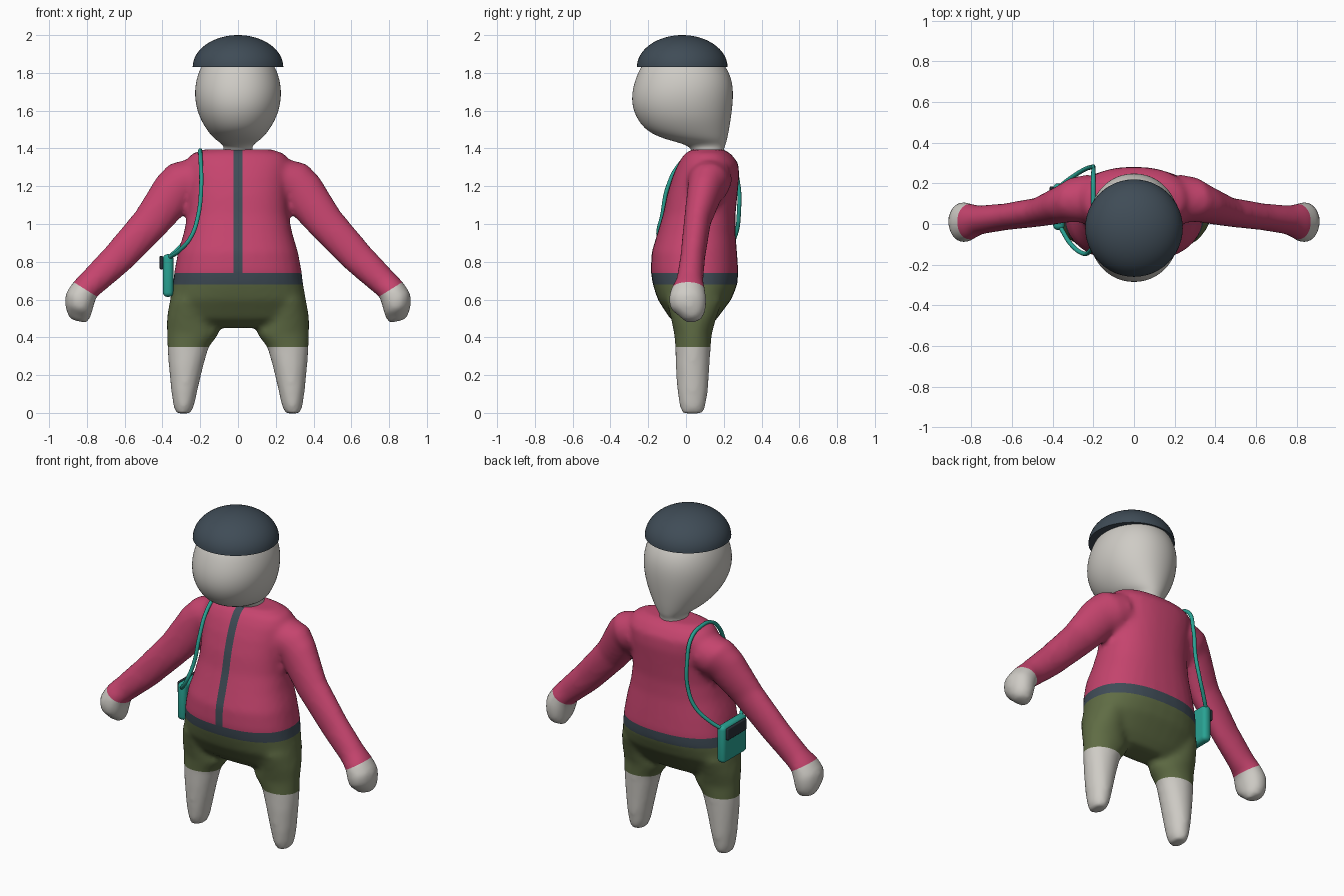
import bpy, bmesh, math
from mathutils import Vector

cube = bpy.data.objects.get("Cube")
if cube:
    bpy.data.objects.remove(cube)


def material(name, rgb):
    m = bpy.data.materials.new(name)
    m.use_nodes = True
    m.diffuse_color = (*rgb, 1)
    m.node_tree.nodes["Principled BSDF"].inputs["Base Color"].default_value = (*rgb, 1)
    return m


skin = material("pale skin", (0.62, 0.60, 0.56))
pink = material("jacket pink", (0.56, 0.058, 0.155))
olive = material("shorts olive", (0.115, 0.15, 0.058))
slate = material("slate trim", (0.05, 0.072, 0.094))
teal = material("bag teal", (0.022, 0.36, 0.29))
charcoal = material("buckle charcoal", (0.022, 0.03, 0.04))


def make_object(name, bm, *mats):
    bmesh.ops.recalc_face_normals(bm, faces=bm.faces)
    for f in bm.faces:
        f.smooth = True
    mesh = bpy.data.meshes.new(name)
    bm.to_mesh(mesh)
    bm.free()
    for m in mats:
        mesh.materials.append(m)
    obj = bpy.data.objects.new(name, mesh)
    bpy.context.collection.objects.link(obj)
    return obj


def loft(bm, rings, side=1, power=2.0, n=32):
    """Closed tube through rings of (x, y, z, half width, half depth, tilt)."""
    def bend(v):
        return math.copysign(abs(v) ** (2 / power), v)
    loops = []
    for x, y, z, rw, rd, tilt in rings:
        t = math.radians(tilt)
        loop = []
        for i in range(n):
            a = math.tau * i / n
            u, v = rw * bend(math.cos(a)), rd * bend(math.sin(a))
            loop.append(bm.verts.new((side * (x + u * math.cos(t)), y + v, z + u * math.sin(t))))
        loops.append(loop)
    for a, b in zip(loops, loops[1:]):
        for i in range(n):
            j = (i + 1) % n
            bm.faces.new((a[i], a[j], b[j], b[i]))
    bm.faces.new(loops[0])
    bm.faces.new(loops[-1])


# Body: torso, legs, arms and hands fused into one smooth skin
torso = [(0.45, 0.05, 0.20, 0.07), (0.50, 0.04, 0.33, 0.125), (0.60, 0.045, 0.36, 0.195),
         (0.68, 0.048, 0.345, 0.224), (0.75, 0.045, 0.337, 0.232), (0.85, 0.044, 0.318, 0.226),
         (0.95, 0.055, 0.288, 0.207), (1.05, 0.07, 0.268, 0.192), (1.15, 0.085, 0.265, 0.187),
         (1.25, 0.105, 0.27, 0.177), (1.32, 0.118, 0.275, 0.16), (1.37, 0.115, 0.25, 0.125),
         (1.395, 0.115, 0.18, 0.085)]
leg = [(0.26, 0.045, 0.60, 0.10, 0.15, 0), (0.255, 0.04, 0.50, 0.122, 0.12, 0),
       (0.238, 0.037, 0.42, 0.139, 0.10, 0), (0.264, 0.037, 0.35, 0.110, 0.094, 0),
       (0.275, 0.035, 0.25, 0.092, 0.09, 0), (0.284, 0.035, 0.12, 0.070, 0.082, 0),
       (0.287, 0.035, 0.04, 0.056, 0.07, 0), (0.29, 0.035, -0.003, 0.040, 0.055, 0)]
arm = [(0.22, 0.125, 1.24, 0.11, 0.12, 75), (0.30, 0.12, 1.21, 0.125, 0.11, 60),
       (0.345, 0.10, 1.165, 0.12, 0.095, 45), (0.46, 0.06, 1.01, 0.10, 0.072, 36),
       (0.635, 0.035, 0.82, 0.088, 0.066, 42), (0.76, 0.02, 0.70, 0.077, 0.072, 38),
       (0.81, 0.01, 0.655, 0.073, 0.09, 35), (0.838, 0.008, 0.60, 0.082, 0.102, 25),
       (0.845, 0.012, 0.55, 0.075, 0.094, 20), (0.845, 0.03, 0.51, 0.062, 0.062, 12),
       (0.84, 0.03, 0.484, 0.04, 0.04, 10)]
bm = bmesh.new()
loft(bm, [(0, y, z, w, d, 0) for z, y, w, d in torso], power=2.35)
for side in (1, -1):
    loft(bm, leg, side)
    loft(bm, arm, side)
body = make_object("body", bm)
remesh = body.modifiers.new("fuse", "REMESH")
remesh.mode = "VOXEL"
remesh.voxel_size = 0.016
soften = body.modifiers.new("soften", "SMOOTH")
soften.factor = 0.5
soften.iterations = 8
fused = bpy.data.meshes.new_from_object(body.evaluated_get(bpy.context.evaluated_depsgraph_get()))
bpy.data.objects.remove(body)
bm = bmesh.new()
bm.from_mesh(fused)
bpy.data.meshes.remove(fused)

# Clothing borders cut into the skin
SHORTS_HEM, WAIST, TRIM_TOP, ZIP = 0.35, 0.68, 0.74, 0.024
wrist, wrist_axis = Vector((0.81, 0, 0.655)), Vector((0.53, 0, -0.85))


def cut(point, normal, keep=lambda f: True):
    faces = [f for f in bm.faces if keep(f)]
    geom = list({v for f in faces for v in f.verts}) + list({e for f in faces for e in f.edges}) + faces
    bmesh.ops.bisect_plane(bm, geom=geom, dist=1e-5, plane_co=point, plane_no=normal)


for z in (SHORTS_HEM, WAIST, TRIM_TOP):
    cut((0, 0, z), (0, 0, 1), lambda f: abs(f.calc_center_median().x) < 0.5)
for side in (1, -1):
    cut((side * ZIP, 0, 0), (1, 0, 0), lambda f: f.calc_center_median().y < 0.1)
    cut((side * wrist.x, 0, wrist.z), (side * wrist_axis.x, 0, wrist_axis.z),
        lambda f: f.calc_center_median().x * side > 0.6)


def clothing(c):
    """0 skin, 1 jacket, 2 shorts, 3 trim"""
    if abs(c.x) > 0.5:
        return 0 if (Vector((abs(c.x), 0, c.z)) - wrist).dot(wrist_axis) > 0 else 1
    if c.z < SHORTS_HEM:
        return 0
    if c.z < WAIST:
        return 2
    if c.z < TRIM_TOP or (abs(c.x) < ZIP and c.y < 0.08):
        return 3
    return 1


for f in bm.faces:
    f.material_index = clothing(f.calc_center_median())
make_object("body", bm, skin, pink, olive, slate)

# Head and neck
head_rings = [(1.36, 0.115, 0.085, 0.085), (1.40, 0.115, 0.072, 0.085), (1.425, 0.10, 0.085, 0.112),
              (1.45, 0.05, 0.125, 0.168), (1.49, 0.01, 0.160, 0.217), (1.55, -0.01, 0.198, 0.247),
              (1.62, -0.02, 0.223, 0.267), (1.70, -0.018, 0.232, 0.270), (1.78, -0.012, 0.219, 0.253),
              (1.86, -0.015, 0.185, 0.212), (1.92, -0.01, 0.12, 0.13)]
bm = bmesh.new()
loft(bm, [(0, y, z, w, d, 0) for z, y, w, d in head_rings], power=2.1)
head = make_object("head", bm, skin)
head.modifiers.new("round", "SUBSURF").levels = 2
head.modifiers["round"].render_levels = 2

# Cap: flat-bottomed dome
bm = bmesh.new()
bmesh.ops.create_uvsphere(bm, u_segments=48, v_segments=32, radius=1)
bmesh.ops.bisect_plane(bm, geom=bm.verts[:] + bm.edges[:] + bm.faces[:], dist=1e-5,
                       plane_co=(0, 0, 0), plane_no=(0, 0, 1), clear_inner=True)
bmesh.ops.holes_fill(bm, edges=[e for e in bm.edges if e.is_boundary])
for v in bm.verts:
    v.co = Vector((v.co.x * 0.24, v.co.y * 0.24 - 0.02, v.co.z * 0.17 + 1.83))
cap = make_object("cap", bm, slate)


# Shoulder bag with buckle
def rounded_box(name, center, size, bevel, mat):
    bm = bmesh.new()
    bmesh.ops.create_cube(bm, size=1)
    for v in bm.verts:
        v.co = Vector(c + s * k for c, s, k in zip(center, size, v.co))
    bmesh.ops.bevel(bm, geom=bm.edges[:], offset=bevel, segments=4, profile=0.5, affect="EDGES")
    return make_object(name, bm, mat)


bag = rounded_box("bag", (-0.37, 0.085, 0.727), (0.056, 0.23, 0.226), 0.024, teal)
buckle = rounded_box("bag_buckle", (-0.406, 0.095, 0.795), (0.018, 0.18, 0.07), 0.006, charcoal)

# Strap looping over the right shoulder
path = [(-0.36, -0.02, 0.825), (-0.31, -0.10, 0.86), (-0.25, -0.145, 0.93), (-0.21, -0.125, 1.05),
        (-0.195, -0.095, 1.20), (-0.197, -0.03, 1.32), (-0.20, 0.05, 1.378), (-0.20, 0.13, 1.388),
        (-0.20, 0.23, 1.355), (-0.20, 0.275, 1.22), (-0.21, 0.28, 1.06), (-0.25, 0.265, 0.95),
        (-0.32, 0.22, 0.865), (-0.37, 0.18, 0.82)]
curve = bpy.data.curves.new("bag_strap", "CURVE")
curve.dimensions = "3D"
curve.bevel_depth = 0.011
curve.use_fill_caps = True
spline = curve.splines.new("BEZIER")
spline.bezier_points.add(len(path) - 1)
for p, co in zip(spline.bezier_points, path):
    p.co = co
    p.handle_left_type = p.handle_right_type = "AUTO"
curve.materials.append(teal)
strap = bpy.data.objects.new("bag_strap", curve)
bpy.context.collection.objects.link(strap)

# Smooth shading with crisp rims
for obj in (cap, bag, buckle):
    bpy.ops.object.select_all(action="DESELECT")
    obj.select_set(True)
    bpy.context.view_layer.objects.active = obj
    bpy.ops.object.shade_smooth_by_angle(angle=math.radians(40))
